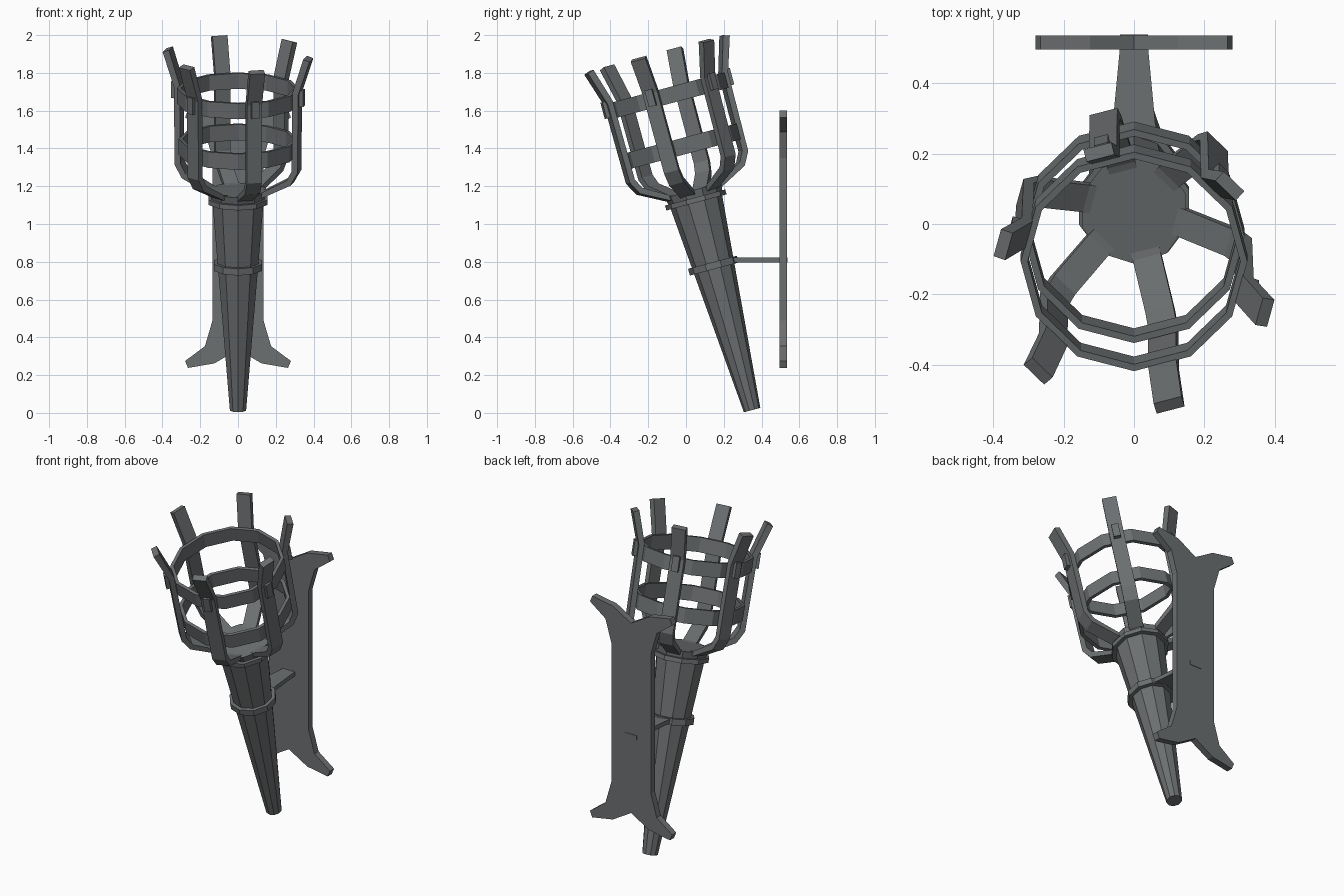
import bpy, math
from mathutils import Matrix, Vector

if "Cube" in bpy.data.objects:
    bpy.data.objects.remove(bpy.data.objects["Cube"])

iron = bpy.data.materials.new("dark_iron")
iron.diffuse_color = (0.15, 0.16, 0.165, 1)
iron.use_nodes = True
iron.node_tree.nodes["Principled BSDF"].inputs["Base Color"].default_value = iron.diffuse_color

# The torch leans forward 15 degrees; its parts are built upright then tilted
TILT = Matrix.Translation((0, 0.35, 0.015)) @ Matrix.Rotation(math.radians(15), 4, 'X')


def make(name, verts, faces, matrix=Matrix()):
    me = bpy.data.meshes.new(name)
    me.from_pydata([matrix @ Vector(v) for v in verts], [], faces)
    me.materials.append(iron)
    ob = bpy.data.objects.new(name, me)
    bpy.context.collection.objects.link(ob)
    return ob


def lathe(name, profile, n, closed=False):
    """Revolve (radius, z) points about the torch axis; capped unless closed."""
    m = len(profile)
    verts = []
    for r, z in profile:
        for i in range(n):
            a = -math.pi / 2 + 2 * math.pi * i / n
            verts.append((r * math.cos(a), r * math.sin(a), z))
    faces = []
    for j in range(m if closed else m - 1):
        k = (j + 1) % m
        for i in range(n):
            i2 = (i + 1) % n
            faces.append((j * n + i, j * n + i2, k * n + i2, k * n + i))
    if not closed:
        faces.append(tuple(reversed(range(n))))
        faces.append(tuple(range((m - 1) * n, m * n)))
    return make(name, verts, faces, TILT)


def band(name, r_out, r_in, z0, z1, n):
    return lathe(name, [(r_out, z0), (r_out, z1), (r_in, z1), (r_in, z0)], n, True)


def prism(name, outline, place, lo, hi, matrix=Matrix()):
    """Extrude a 2D outline; place(u, v, w) turns it into a 3D point."""
    n = len(outline)
    verts = [place(u, v, lo) for u, v in outline] + [place(u, v, hi) for u, v in outline]
    faces = [tuple(reversed(range(n))), tuple(range(n, 2 * n))]
    faces += [(i, (i + 1) % n, n + (i + 1) % n, n + i) for i in range(n)]
    ob = make(name, verts, faces, matrix)
    # consistent outward normals
    import bmesh
    bm = bmesh.new()
    bm.from_mesh(ob.data)
    bmesh.ops.recalc_face_normals(bm, faces=bm.faces)
    bm.to_mesh(ob.data)
    bm.free()
    return ob


# Tapered handle with collar and hub
lathe("handle", [(0.045, 0), (0.142, 1.15)], 10)
lathe("collar", [(0.165, 1.138), (0.165, 1.165)], 10)
lathe("hub", [(0.145, 1.16), (0.156, 1.205)], 10)
band("holder_ring", 0.134, 0.10, 0.773, 0.81, 10)

# Basket hoops
band("upper_hoop", 0.322, 0.302, 1.68, 1.765, 12)
band("lower_hoop", 0.314, 0.294, 1.40, 1.487, 12)

# Six bent basket bars with rivet plates
outer = [(0.10, 1.168), (0.15, 1.185), (0.297, 1.26), (0.336, 1.33), (0.341, 1.76), (0.402, 1.945)]
inner = [(0.368, 1.957), (0.309, 1.768), (0.305, 1.34), (0.277, 1.287), (0.14, 1.21), (0.10, 1.2)]
plate = [(0.335, 1.69), (0.362, 1.69), (0.362, 1.78), (0.335, 1.78)]
for i in range(6):
    m = TILT @ Matrix.Rotation(math.radians(-75 + 60 * i), 4, 'Z')
    radial = lambda u, v, w: (u, w, v)
    prism(f"basket_bar_{i + 1}", outer + inner, radial, -0.041, 0.041, m)
    prism(f"rivet_plate_{i + 1}", plate, radial, -0.02, 0.02, m)

# Wall plate with four flared horns: one quarter mirrored both ways
quarter = [(0.135, 0.43), (0.175, 0.567), (0.28, 0.645), (0.265, 0.682), (0.125, 0.658)]
top = quarter + [(0, 0.585)] + [(-x, z) for x, z in reversed(quarter)]
outline = top + [(-x, -z) for x, z in top]
prism("wall_plate", outline, lambda u, v, w: (u, w, v + 0.92), 0.495, 0.535)

# Arm from the ring through the wall plate
arm = [(-0.075, 0.2), (0.075, 0.2), (0.06, 0.29), (0.04, 0.5), (0.04, 0.538),
       (-0.04, 0.538), (-0.04, 0.5), (-0.06, 0.29)]
prism("bracket_arm", arm, lambda u, v, w: (u, v, w), 0.797, 0.823)
